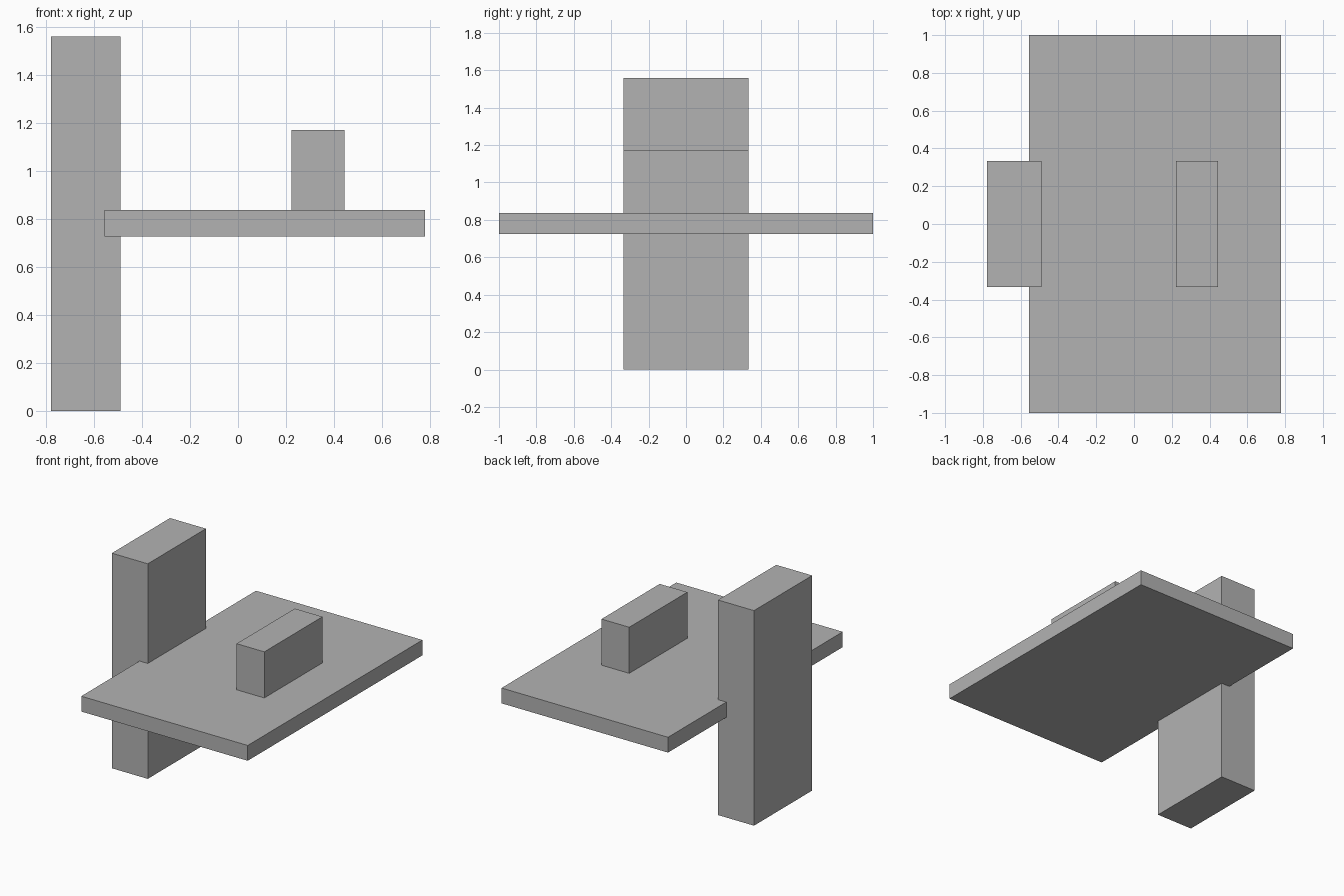
import bpy
from mathutils import Vector

cube = bpy.data.objects.get("Cube")
if cube:
    bpy.data.objects.remove(cube, do_unlink=True)

# Plain grey for every part
grey = bpy.data.materials.new("plain grey")
grey.use_nodes = True
colour = (0.45, 0.45, 0.45, 1)
grey.diffuse_color = colour
grey.node_tree.nodes["Principled BSDF"].inputs["Base Color"].default_value = colour


def box(name, low, high):
    """Box between two opposite corners."""
    low, high = Vector(low), Vector(high)
    bpy.ops.mesh.primitive_cube_add(size=1, location=(low + high) / 2)
    part = bpy.context.object
    part.name = part.data.name = name
    part.scale = high - low
    bpy.ops.object.transform_apply(location=False, rotation=False, scale=True)
    part.data.materials.append(grey)
    return part


slab_bottom, slab_top = 0.725, 0.836
half_depth = 0.333

# Upright column through the edge of the slab
box("column", (-0.778, -half_depth, 0), (-0.49, half_depth, 1.558))

# Wide horizontal slab
box("slab", (-0.556, -1, slab_bottom), (0.778, 1, slab_top))

# Small block standing on the slab
box("block", (0.222, -half_depth, slab_top), (0.444, half_depth, 1.17))
